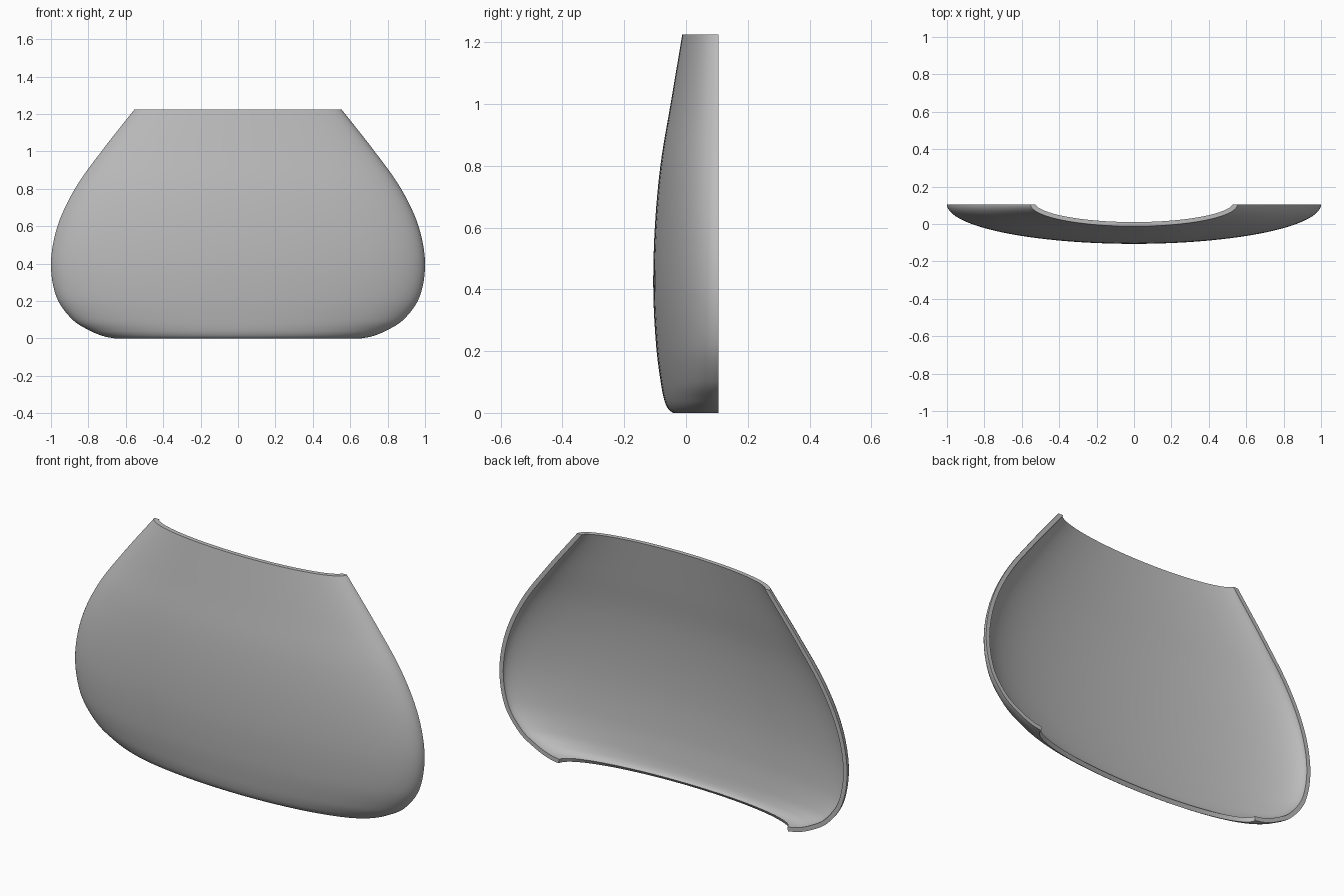
import bpy, bmesh, math
from mathutils import Vector

old = bpy.data.objects.get("Cube")
if old:
    bpy.data.objects.remove(old)

BACK = 0.105      # plane of the open back
WALL = 0.022      # wall thickness
AROUND = 64       # steps round each half ellipse
STEPS = 6         # steps between profile points

# Height, half width and depth of the half-elliptical sections
PROFILE = [Vector(p) for p in (
    (0, .66, .147), (.012, .72, .162), (.04, .79, .175), (.1, .885, .187),
    (.22, .97, .202), (.4, 1, .211), (.6, .965, .206), (.8, .872, .188),
    (1, .73, .155), (1.225, .553, .117))]


def smooth_profile(points):
    """Catmull-Rom samples with their tangents."""
    pts = [2 * points[0] - points[1]] + points + [2 * points[-1] - points[-2]]
    rows = []
    for i in range(1, len(pts) - 2):
        a, b, c, d = pts[i - 1:i + 3]
        # Tangents scaled to the uneven spacing of the points
        ab, bc, cd = ((q - p).length for p, q in ((a, b), (b, c), (c, d)))
        m0 = (c - a) * (bc / (ab + bc))
        m1 = (d - b) * (bc / (bc + cd))
        last = i == len(pts) - 3
        for k in range(STEPS + last):
            t = k / STEPS
            pos = (b * (2*t**3 - 3*t**2 + 1) + m0 * (t**3 - 2*t**2 + t)
                   + c * (3*t**2 - 2*t**3) + m1 * (t**3 - t**2))
            tan = (b * (6*t*t - 6*t) + m0 * (3*t*t - 4*t + 1)
                   + c * (6*t - 6*t*t) + m1 * (3*t*t - 2*t))
            rows.append((pos, tan))
    return rows


bm = bmesh.new()
outer, inner = [], []
rows = smooth_profile(PROFILE)
for r, (pos, tan) in enumerate(rows):
    z, w, d = pos
    dz, dw, dd = tan
    outer_row, inner_row = [], []
    for j in range(AROUND + 1):
        a = math.pi * j / AROUND
        c, s = math.cos(a), math.sin(a)
        p = Vector((w * c, BACK - d * s, z))
        n = Vector((-w * s, -d * c, 0)).cross(Vector((dw * c, -dd * s, dz))).normalized()
        if r == len(rows) - 1:      # level top rim
            n.z = 0
            n /= n.length_squared
        q = p + n * WALL
        q.y = min(q.y, BACK)
        outer_row.append(bm.verts.new(p))
        inner_row.append(bm.verts.new(q))
    outer.append(outer_row)
    inner.append(inner_row)


def bridge(first, second):
    for i in range(len(first) - 1):
        bm.faces.new((first[i], first[i + 1], second[i + 1], second[i]))


# Outer and inner skins
for skin in (outer, inner):
    for low, high in zip(skin, skin[1:]):
        bridge(low, high)
# Bottom and top rims, then the two back rims
for r in (0, -1):
    bridge(outer[r], inner[r])
for j in (0, -1):
    bridge([row[j] for row in outer], [row[j] for row in inner])
bmesh.ops.recalc_face_normals(bm, faces=bm.faces)

mesh = bpy.data.meshes.new("curved_shell")
bm.to_mesh(mesh)
bm.free()
shell = bpy.data.objects.new("curved_shell", mesh)
bpy.context.collection.objects.link(shell)

# Plain grey
grey = bpy.data.materials.new("plain_grey")
grey.use_nodes = True
colour = (0.5, 0.5, 0.5, 1)
grey.diffuse_color = colour
grey.node_tree.nodes["Principled BSDF"].inputs["Base Color"].default_value = colour
mesh.materials.append(grey)

bpy.context.view_layer.objects.active = shell
shell.select_set(True)
bpy.ops.object.shade_smooth_by_angle(angle=math.radians(35))
